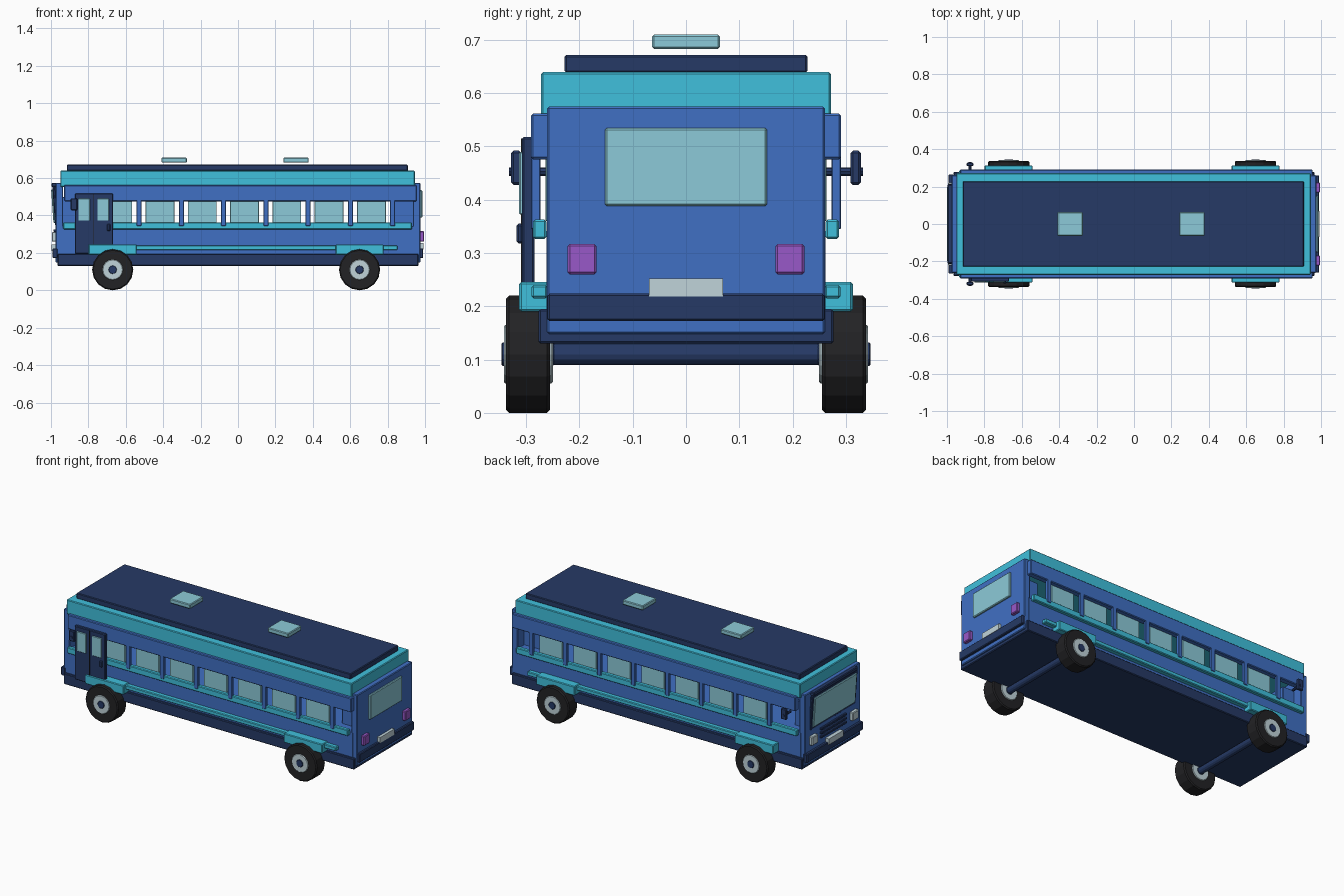
import bpy
from math import radians

if "Cube" in bpy.data.objects:
    bpy.data.objects.remove(bpy.data.objects["Cube"])

COLORS = {
    "blue": (.051, .162, .552), "cyan": (.051, .527, .716), "navy": (.019, .042, .133),
    "glass": (.262, .591, .686), "purple": (.314, .098, .578), "pale": (.527, .658, .701),
    "rubber": (.016, .016, .018),
}
MATS = {}
for key, rgb in COLORS.items():
    MATS[key] = bpy.data.materials.new(key + "_paint")
    MATS[key].diffuse_color = (*rgb, 1)


def finish(ob, name, color, bevel):
    ob.name = name
    ob.data.materials.append(MATS[color])
    if bevel:
        mod = ob.modifiers.new("edge", 'BEVEL')
        mod.width, mod.segments = bevel, 1
    return ob


def box(name, color, x, y, z, bevel=.004, tilt=0):
    """Box from (min, max) ranges, tilted about the y axis."""
    mid = [(a + b) / 2 for a, b in (x, y, z)]
    bpy.ops.mesh.primitive_cube_add(size=1, location=mid)
    ob = bpy.context.object
    ob.scale = [b - a for a, b in (x, y, z)]
    bpy.ops.object.transform_apply(location=False, rotation=False, scale=True)
    ob.rotation_euler.y = radians(tilt)
    return finish(ob, name, color, bevel)


def sides(name, color, x, y, z, **kw):
    """The same box on both sides of the bus."""
    box(name + "_left", color, x, (-y[1], -y[0]), z, **kw)
    box(name + "_right", color, x, y, z, **kw)


def rod(name, color, x, y, z, r, n=16, bevel=0):
    """Cylinder along y between y[0] and y[1]."""
    bpy.ops.mesh.primitive_cylinder_add(vertices=n, radius=r, depth=y[1] - y[0],
                                        location=(x, sum(y) / 2, z), rotation=(radians(90), 0, 0))
    return finish(bpy.context.object, name, color, bevel)


# Lower body, skirt and end walls
box("lower_body", "blue", (-.95, .95), (-.262, .262), (.15, .345))
box("skirt", "navy", (-.965, .965), (-.277, .277), (.13, .195))
box("rear_wall", "blue", (.935, .975), (-.261, .261), (.148, .575))
box("front_wall", "blue", (-.975, -.935), (-.261, .261), (.148, .575))
box("rear_partition", "blue", (.83, .94), (-.2, .2), (.34, .5))
box("front_partition", "blue", (-.94, -.86), (-.2, .2), (.34, .5))

# Roof with floating hatches
box("roof_rim", "cyan", (-.95, .945), (-.272, .272), (.553, .64))
box("roof_panel", "navy", (-.915, .908), (-.228, .228), (.638, .672))
for i, x in enumerate((-.342, .31)):
    box(f"roof_hatch_{i}", "glass", (x - .068, x + .068), (-.064, .064), (.683, .71))

# Side trim, window pillars and windows
sides("upper_band", "blue", (-.93, .955), (.255, .291), (.476, .562))
sides("belt_rail", "cyan", (-.935, .93), (.262, .287), (.326, .363))
sides("lower_rail", "cyan", (-.79, .853), (.26, .29), (.215, .24))
for i in range(8):
    x = .827 - .226 * i
    sides(f"pillar_{i}", "blue", (x - .013, x + .013), (.273, .291), (.345, .485), bevel=.002)
for i in range(7):
    x = .713 - .226 * i
    sides(f"side_window_{i}", "glass", (x - .077, x + .077), (.25, .264), (.36, .479), bevel=.002)

# Entry door on the front-left side
box("door", "navy", (-.872, -.668), (-.308, -.284), (.195, .518))
for i, x in enumerate((-.823, -.721)):
    box(f"door_window_{i}", "glass", (x - .031, x + .031), (-.313, -.306), (.372, .49), bevel=.002)
box("door_handle", "navy", (-.7, -.682), (-.318, -.306), (.318, .355))
box("door_seam", "rubber", (-.773, -.769), (-.31, -.306), (.2, .515), bevel=0)

# Wheels, fenders and axles
for end, x in (("front", -.67), ("rear", .65)):
    sides(f"{end}_fender", "cyan", (x - .128, x + .128), (.25, .313), (.19, .246))
    rod(f"{end}_axle", "navy", x, (-.26, .26), .11, .02, 12)
    for s, side in ((-1, "left"), (1, "right")):
        def part(label, color, a, b, r, bevel=0):
            rod(f"{end}_{side}_{label}", color, x, tuple(sorted((s * a, s * b))), .11, r, 16, bevel)
        part("tire", "rubber", .255, .338, .11, .006)
        part("rim", "pale", .25, .342, .055, .003)
        part("hub", "navy", .248, .346, .022, .002)

# Rear details
box("rear_bumper", "navy", (.965, .99), (-.26, .26), (.172, .224))
box("rear_window", "glass", (.97, .986), (-.152, .152), (.388, .535))
box("rear_plate", "pale", (.97, .992), (-.069, .069), (.218, .252), bevel=0)
sides("tail_light", "purple", (.97, .995), (.168, .222), (.26, .317))

# Front details
box("windshield_frame", "navy", (-.985, -.97), (-.215, .215), (.345, .555), tilt=-4)
box("windshield", "glass", (-.993, -.977), (-.2, .2), (.36, .54), tilt=-4)
box("front_visor", "navy", (-.997, -.97), (-.21, .21), (.553, .575))
box("front_bumper", "navy", (-.992, -.965), (-.265, .265), (.172, .224))
box("front_plate", "pale", (-.998, -.97), (-.069, .069), (.21, .245), bevel=0)
for i in range(3):
    z = .265 + .024 * i
    box(f"grille_bar_{i}", "navy", (-.986, -.97), (-.12, .12), (z, z + .013), bevel=.002)
sides("headlight", "pale", (-.995, -.97), (.165, .222), (.26, .312))

# Side mirrors
for s, side in ((-1, "left"), (1, "right")):
    rod(f"{side}_mirror_arm", "navy", -.877, tuple(sorted((s * .262, s * .332))), .453, .008, 8)
sides("mirror", "navy", (-.895, -.859), (.309, .328), (.428, .492))

for m in bpy.data.materials:
    if m.users and not m.is_grease_pencil:
        m.use_nodes = True
        m.node_tree.nodes["Principled BSDF"].inputs["Base Color"].default_value = m.diffuse_color
